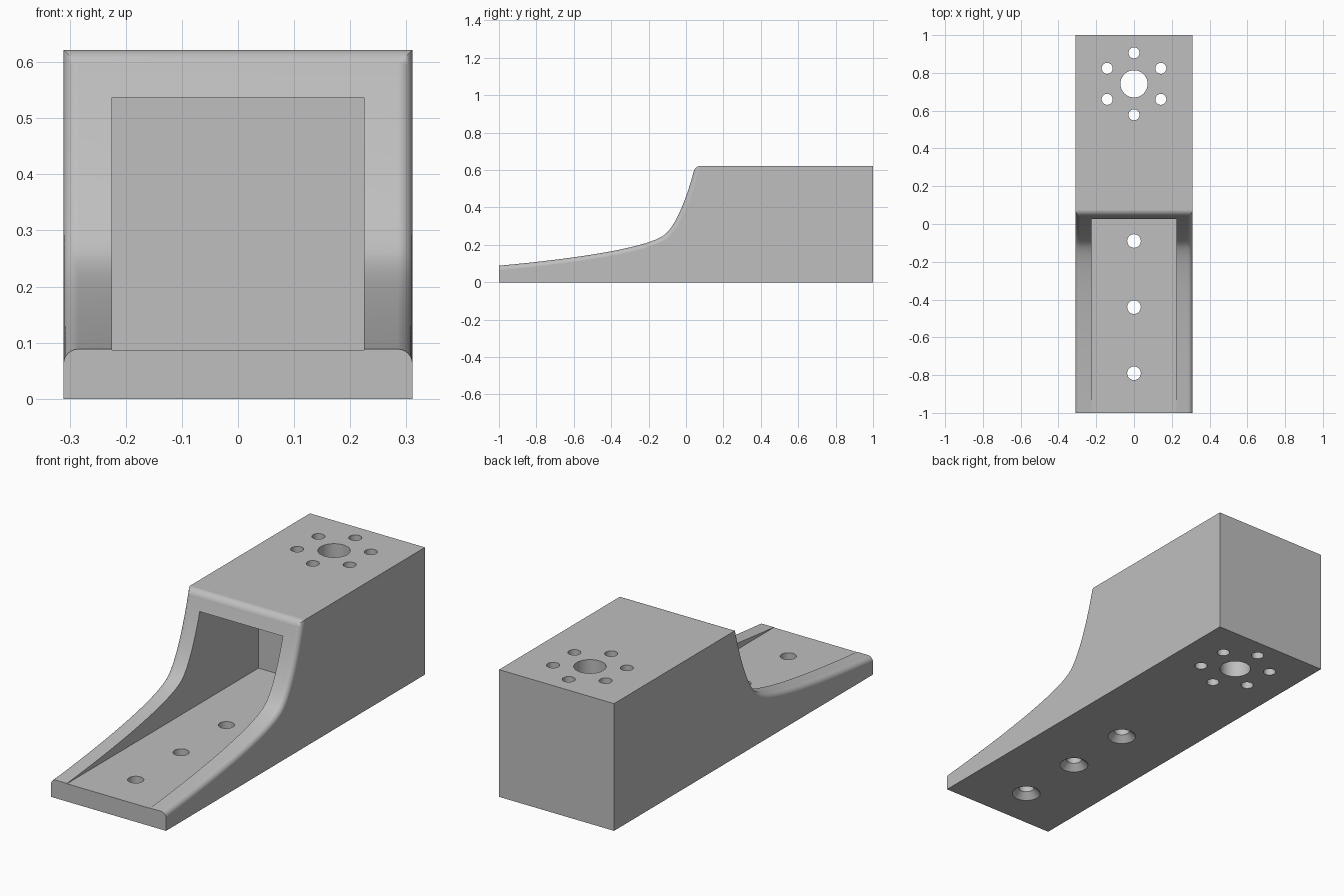
import bpy, bmesh, math
from mathutils import Vector, Matrix
from mathutils.geometry import interpolate_bezier

cube = bpy.data.objects.get("Cube")
if cube:
    bpy.data.objects.remove(cube, do_unlink=True)

HALF_W, TOP = 0.311, 0.622      # outer half width and height
FLOOR, ROOF = 0.087, 0.537      # inside of the pocket
POCKET_HALF, POCKET_END = 0.225, 0.48

grey = bpy.data.materials.new("plain_grey")
grey.use_nodes = True
grey.diffuse_color = (0.52, 0.52, 0.52, 1)
grey.node_tree.nodes["Principled BSDF"].inputs["Base Color"].default_value = grey.diffuse_color


def make_object(name, bm):
    bmesh.ops.recalc_face_normals(bm, faces=bm.faces[:])
    mesh = bpy.data.meshes.new(name)
    bm.to_mesh(mesh)
    bm.free()
    mesh.materials.append(grey)
    obj = bpy.data.objects.new(name, mesh)
    bpy.context.collection.objects.link(obj)
    return obj


def box(name, lo, hi):
    lo, hi = Vector(lo), Vector(hi)
    bm = bmesh.new()
    bmesh.ops.create_cube(bm, size=1, matrix=Matrix.Translation((lo + hi) / 2)
                          @ Matrix.Diagonal((*(hi - lo), 1)))
    return make_object(name, bm)


def drill(name, x, y, z0, z1, r0, r1):
    bm = bmesh.new()
    bmesh.ops.create_cone(bm, cap_ends=True, segments=40, radius1=r0, radius2=r1,
                          depth=z1 - z0, matrix=Matrix.Translation((x, y, (z0 + z1) / 2)))
    return make_object(name, bm)


def bezier(points, count):
    return [p.to_2d() for p in interpolate_bezier(*[Vector((*p, 0)) for p in points], count)]


# Side profile: a sweeping slope that rises into the block
slope = bezier([(-1, 0.0885), (-0.6, 0.125), (-0.22, 0.181), (-0.12, 0.25)], 18)
slope += bezier([(-0.12, 0.25), (-0.05, 0.298), (0.014, 0.482), (0.049, TOP)], 18)[1:]
profile = slope + [(1, TOP), (1, 0), (-1, 0)]

# Solid body, extruded across x
bm = bmesh.new()
sides = [[bm.verts.new((x, y, z)) for y, z in profile] for x in (-HALF_W, HALF_W)]
for side in sides:
    bm.faces.new(side)
n = len(profile)
for i in range(n):
    j = (i + 1) % n
    bm.faces.new((sides[0][i], sides[0][j], sides[1][j], sides[1][i]))
bmesh.ops.recalc_face_normals(bm, faces=bm.faces[:])

# Round the edges along the slope and its upper lip
last = len(slope) - 1
rounded = [bm.edges.get((s[i], s[i + 1])) for s in sides for i in range(last)]
rounded.append(bm.edges.get((sides[0][last], sides[1][last])))
bmesh.ops.bevel(bm, geom=rounded, offset=0.026, offset_type='OFFSET',
                segments=6, profile=0.5, affect='EDGES', clamp_overlap=False)
body = make_object("bracket_body", bm)

# Open pocket, floor screw holes with countersinks, and the mounting hole ring
cutters = [box("pocket_cutter", (-POCKET_HALF, -1.1, FLOOR), (POCKET_HALF, POCKET_END, ROOF))]
for y in (-0.79, -0.44, -0.09):
    cutters.append(drill("screw_hole_cutter", 0, y, -0.1, 0.25, 0.036, 0.036))
    cutters.append(drill("countersink_cutter", 0, y, -0.01, 0.03, 0.076, 0.036))
RING_Y = 0.742
cutters.append(drill("centre_hole_cutter", 0, RING_Y, -0.1, 0.8, 0.072, 0.072))
for k in range(6):
    a = math.radians(90 + 60 * k)
    cutters.append(drill("ring_hole_cutter", 0.164 * math.cos(a), RING_Y + 0.164 * math.sin(a),
                         -0.1, 0.8, 0.029, 0.029))

bpy.ops.object.select_all(action='DESELECT')
bpy.context.view_layer.objects.active = body
body.select_set(True)
for cutter in cutters:
    cutter.hide_render = True
    mod = body.modifiers.new("cut", 'BOOLEAN')
    mod.operation, mod.solver, mod.object = 'DIFFERENCE', 'EXACT', cutter
    bpy.ops.object.modifier_apply(modifier=mod.name)
    bpy.data.objects.remove(cutter, do_unlink=True)

# Smooth the curves, keep the flats flat
bpy.ops.object.shade_smooth_by_angle(angle=math.radians(30))
weighted = body.modifiers.new("flat_normals", 'WEIGHTED_NORMAL')
weighted.keep_sharp = True
